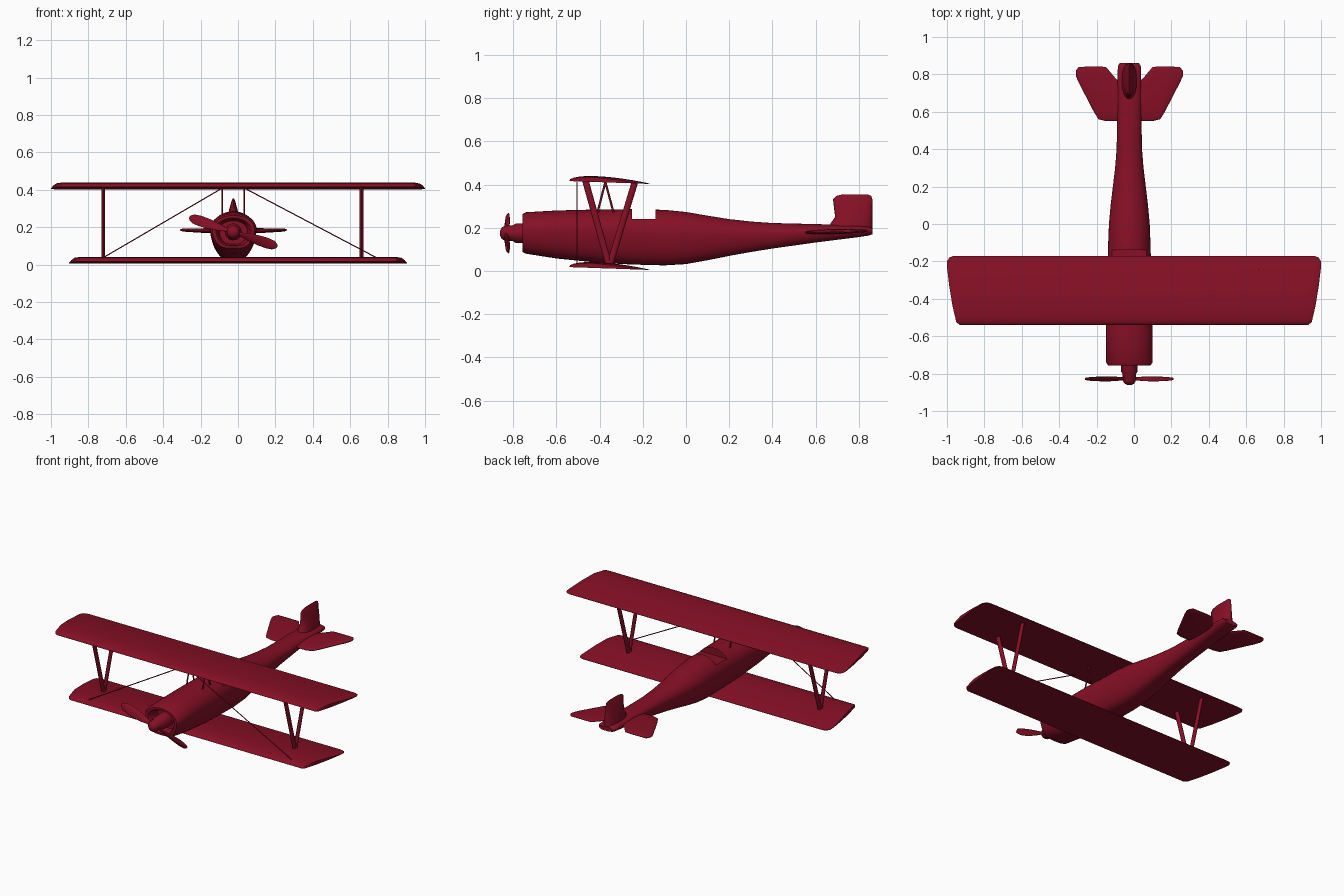
import bpy, bmesh
from math import sin, cos, pi, radians, copysign
from mathutils import Vector, Matrix

cube = bpy.data.objects.get("Cube")
if cube:
    bpy.data.objects.remove(cube)

CX = -0.025      # fuselage centre line
PROP_Z = 0.175   # propeller axis height

red = bpy.data.materials.new("deep_red")
red.use_nodes = True
red.diffuse_color = (0.24, 0.005, 0.019, 1)
red.node_tree.nodes["Principled BSDF"].inputs["Base Color"].default_value = red.diffuse_color


def smooth(obj, angle=40):
    bpy.ops.object.select_all(action='DESELECT')
    obj.select_set(True)
    bpy.context.view_layer.objects.active = obj
    bpy.ops.object.shade_smooth_by_angle(angle=radians(angle))


def loft(name, rings, angle=40):
    """Skin a list of closed rings and cap both ends."""
    bm = bmesh.new()
    loops = [[bm.verts.new(p) for p in ring] for ring in rings]
    n = len(loops[0])
    for a, b in zip(loops, loops[1:]):
        for i in range(n):
            j = (i + 1) % n
            bm.faces.new((a[i], a[j], b[j], b[i]))
    bm.faces.new(loops[0])
    bm.faces.new(loops[-1])
    bmesh.ops.recalc_face_normals(bm, faces=bm.faces)
    mesh = bpy.data.meshes.new(name)
    bm.to_mesh(mesh)
    bm.free()
    mesh.materials.append(red)
    obj = bpy.data.objects.new(name, mesh)
    bpy.context.collection.objects.link(obj)
    smooth(obj, angle)
    return obj


def ellipse(rx, ry, n=16):
    return [(rx * cos(2 * pi * i / n), ry * sin(2 * pi * i / n)) for i in range(n)]


def rod(name, a, b, chord, width, n=12):
    """Elliptical bar from a to b, chord lying in the upright plane."""
    a, b = Vector(a), Vector(b)
    q = (b - a).to_track_quat('Z', 'X')
    loft(name, [[p + q @ Vector((x, y, 0)) for x, y in ellipse(chord, width, n)]
                for p in (a, b)])


def chord_steps(n=14):
    return [(1 - cos(pi * i / n)) / 2 for i in range(n + 1)]


# Fuselage: y, half width, bottom, top
def fuselage_ring(y, w, bottom, top, n=40):
    mid = bottom + 0.58 * (top - bottom)
    ring = []
    for i in range(n):
        a = 2 * pi * i / n
        c, s = cos(a), sin(a)
        if s >= 0:
            ring.append((CX + w * c, y, mid + (top - mid) * s))
        else:
            x = copysign(abs(c) ** 0.55, c) * w * (1 - 0.14 * abs(s))
            ring.append((CX + x, y, mid - (mid - bottom) * abs(s) ** 0.8))
    return ring


stations = [
    (-0.69, 0.075, 0.11, 0.235), (-0.745, 0.085, 0.105, 0.242),
    (-0.757, 0.095, 0.1, 0.25), (-0.757, 0.113, 0.088, 0.263),
    (-0.74, 0.124, 0.08, 0.272), (-0.6, 0.125, 0.058, 0.28),
    (-0.4, 0.122, 0.038, 0.285), (-0.25, 0.117, 0.03, 0.286),
    (-0.1, 0.113, 0.026, 0.283), (0, 0.109, 0.032, 0.273),
    (0.1, 0.1, 0.05, 0.256), (0.2, 0.088, 0.07, 0.24),
    (0.3, 0.076, 0.088, 0.229), (0.4, 0.068, 0.104, 0.222),
    (0.6, 0.064, 0.132, 0.217), (0.8, 0.063, 0.157, 0.212),
    (0.845, 0.061, 0.164, 0.206), (0.862, 0.05, 0.17, 0.198)]
fuselage = loft("fuselage", [fuselage_ring(*s) for s in stations])

# Open cockpit notch
bpy.ops.mesh.primitive_cube_add(size=1, location=(CX, -0.195, 0.34))
cutter = bpy.context.object
cutter.name = "cockpit_cutter"
cutter.scale = (0.5, 0.11, 0.2)
cutter.hide_render = True
cutter.data.materials.append(red)
cut = fuselage.modifiers.new("cockpit", 'BOOLEAN')
cut.operation, cut.solver, cut.object = 'DIFFERENCE', 'EXACT', cutter
bpy.context.view_layer.objects.active = fuselage
bpy.ops.object.modifier_apply(modifier=cut.name)
bpy.data.objects.remove(cutter)
smooth(fuselage)


# Main wings: cambered section, raked and rounded tips
def wing(name, span, z):
    half = [(0, -0.54, -0.17, 1), (span - 0.07, -0.54, -0.17, 1),
            (span - 0.05, -0.525, -0.17, 0.95), (span - 0.03, -0.44, -0.172, 0.85),
            (span - 0.012, -0.33, -0.18, 0.6), (span, -0.23, -0.2, 0.25)]
    full = [(-x, f, b, s) for x, f, b, s in reversed(half[1:])] + half
    rings = []
    for x, f, b, s in full:
        lower, upper = [], []
        for t in chord_steps():
            y = f + (b - f) * t
            u = min(max((y + 0.54) / 0.37, 0), 1)
            base = z + 0.013 * (1 - u)
            thick = (0.002 + 0.066 * u ** 0.5 * (1 - u)) * s
            lower.append((x, y, base))
            upper.append((x, y, base + thick))
        rings.append(upper + lower[::-1])
    loft(name, rings, 50)


wing("upper_wing", 1.0, 0.403)
wing("lower_wing", 0.903, 0.005)


# Tailplane halves
tail_half = [(0.02, 0.55, 0.75, 1), (0.07, 0.55, 0.775, 1), (0.125, 0.55, 0.84, 1),
             (0.165, 0.56, 0.842, 0.95), (0.19, 0.6, 0.842, 0.9),
             (0.27, 0.755, 0.84, 0.7), (0.286, 0.79, 0.82, 0.25)]
for side, label in ((1, "left"), (-1, "right")):
    rings = []
    for x, f, b, s in tail_half:
        lower, upper = [], []
        for t in chord_steps():
            y = f + (b - f) * t
            z = 0.178 + 0.03 * (y - 0.55)
            d = (0.001 + 0.011 * max(4 * t * (1 - t), 0) ** 0.5) * s
            upper.append((CX + side * x, y, z + d))
            lower.append((CX + side * x, y, z - d))
        rings.append(upper + lower[::-1])
    loft(label + "_tailplane", rings, 50)

# Tail fin: height, front, back, half thickness
fin = [(0.18, 0.66, 0.862, 0.042), (0.222, 0.67, 0.862, 0.038), (0.25, 0.69, 0.862, 0.033),
       (0.3, 0.684, 0.862, 0.021), (0.332, 0.68, 0.862, 0.012),
       (0.347, 0.695, 0.858, 0.007), (0.355, 0.725, 0.84, 0.002)]
loft("tail_fin", [[(CX + x, (f + b) / 2 + y, z)
                   for x, y in ellipse(w, 1, 24)
                   for y in [copysign(abs(y) ** 0.8, y) * (b - f) / 2]]
                  for z, f, b, w in fin], 50)

# Propeller hub
hub = [(-0.68, 0.045), (-0.788, 0.045), (-0.8, 0.037), (-0.84, 0.034),
       (-0.853, 0.026), (-0.861, 0.01)]
loft("propeller_hub", [[(CX + x, y, PROP_Z + z) for x, z in ellipse(r, r, 24)]
                       for y, r in hub])

# Two twisted propeller blades: radius, half chord, twist
blade = [(0.01, 0.012, 40), (0.05, 0.014, 36), (0.09, 0.023, 30), (0.14, 0.029, 25),
         (0.19, 0.03, 20), (0.225, 0.025, 18), (0.242, 0.014, 16), (0.248, 0.004, 16)]
for k in range(2):
    turn = Matrix.Rotation(radians(18.3) + k * pi, 3, 'Y')
    rings = []
    for r, chord, twist in blade:
        pitch = Matrix.Rotation(radians(twist), 3, 'X')
        rings.append([Vector((CX, -0.828, PROP_Z)) +
                      turn @ (Vector((r, 0, 0)) + pitch @ Vector((0, y, z)))
                      for z, y in ellipse(chord, 0.006)])
    loft(f"propeller_blade_{k + 1}", rings, 50)

# Struts and bracing wires on each side
for side, label in ((1, "left"), (-1, "right")):
    x = -0.03 + side * 0.69
    for top_y, end in ((-0.465, "front"), (-0.235, "rear")):
        rod(f"{label}_{end}_wing_strut", (x, -0.355, 0.02), (x, top_y, 0.417), 0.015, 0.01)
    x = CX + side * 0.058
    for foot_y, end in ((-0.415, "front"), (-0.33, "rear")):
        rod(f"{label}_{end}_cabin_strut", (x, foot_y, 0.25), (x, -0.373, 0.412), 0.005, 0.004, 8)
    rod(f"{label}_bracing_wire", (x, -0.505, 0.41), (0.01 + side * 0.735, -0.505, 0.035),
        0.003, 0.003, 6)
